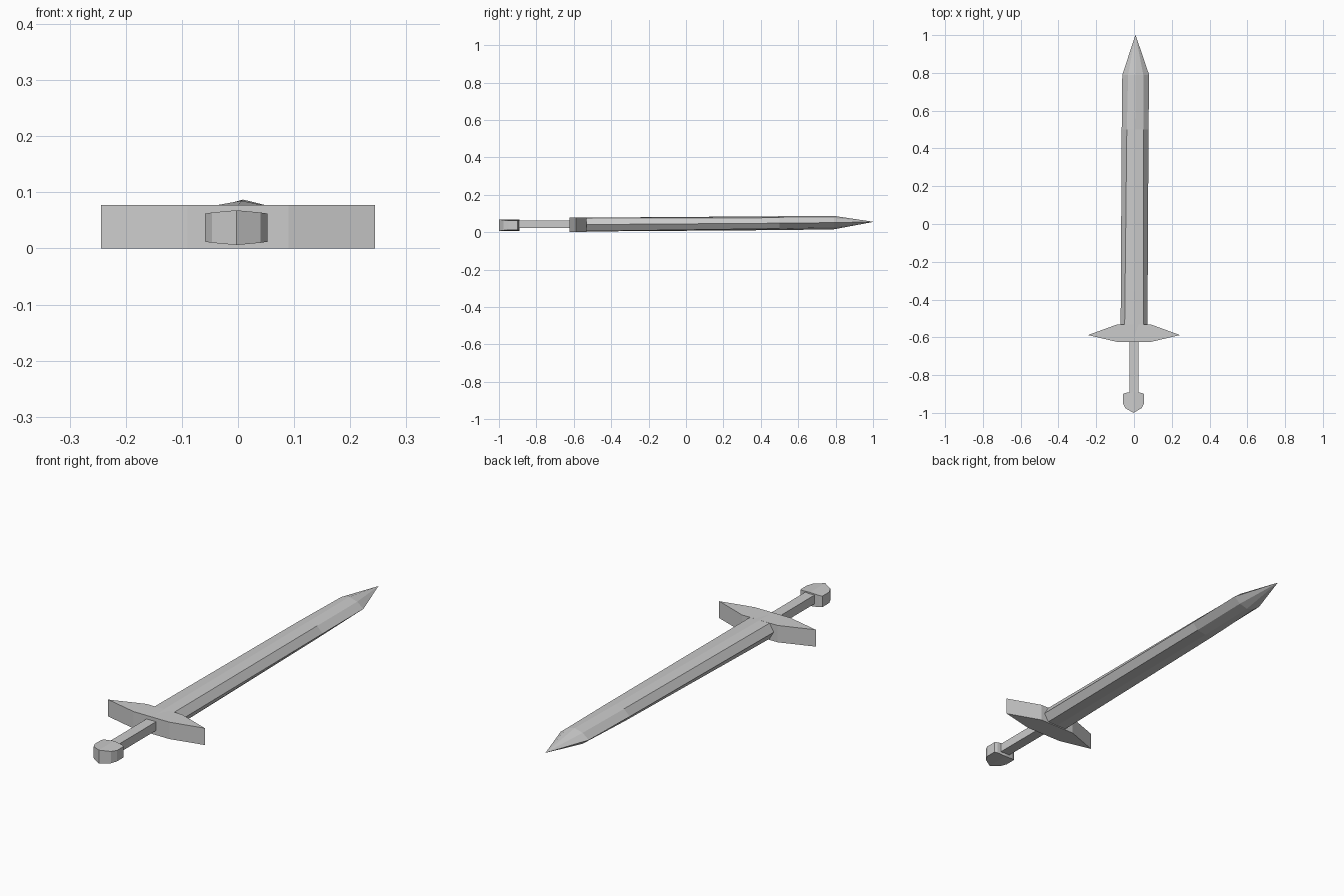
import bpy

if "Cube" in bpy.data.objects:
    bpy.data.objects.remove(bpy.data.objects["Cube"])


def loft(name, rings):
    """Skin a list of equal-length vertex rings and cap both ends."""
    n = len(rings[0])
    verts = [v for ring in rings for v in ring]
    faces = []
    for k in range(len(rings) - 1):
        for i in range(n):
            j = (i + 1) % n
            faces.append((k * n + i, k * n + j, (k + 1) * n + j, (k + 1) * n + i))
    faces.append(tuple(reversed(range(n))))
    last = (len(rings) - 1) * n
    faces.append(tuple(range(last, last + n)))
    mesh = bpy.data.meshes.new(name)
    mesh.from_pydata(verts, [], faces)
    mesh.update()
    obj = bpy.data.objects.new(name, mesh)
    bpy.context.collection.objects.link(obj)
    # consistent outward normals
    import bmesh
    bm = bmesh.new()
    bm.from_mesh(mesh)
    bmesh.ops.remove_doubles(bm, verts=bm.verts, dist=1e-5)
    bmesh.ops.recalc_face_normals(bm, faces=bm.faces)
    bm.to_mesh(mesh)
    bm.free()
    return obj


def blade_ring(y, cx, cz, half_w, shoulder, shoulder_h, ridge_h):
    """Eight-sided blade section: edges, shoulders and central ridges."""
    pts = [(half_w, 0), (shoulder, shoulder_h), (0, ridge_h), (-shoulder, shoulder_h),
           (-half_w, 0), (-shoulder, -shoulder_h), (0, -ridge_h), (shoulder, -shoulder_h)]
    return [(cx + x, y, cz + z) for x, z in pts]


# Blade: flat-topped at the guard, ridged towards the pointed tip
loft("blade", [
    blade_ring(-0.60, 0.0, 0.040, 0.071, 0.050, 0.036, 0.037),
    blade_ring(0.50, 0.006, 0.048, 0.071, 0.044, 0.029, 0.037),
    blade_ring(0.79, 0.009, 0.051, 0.071, 0.040, 0.025, 0.036),
    blade_ring(1.00, 0.008, 0.055, 0.0006, 0.0004, 0.0004, 0.0006),
])

# Crossguard: tapered outline extruded upwards
guard = [(-0.244, -0.588), (-0.09, -0.624), (0.09, -0.624),
         (0.244, -0.588), (0.09, -0.532), (-0.09, -0.532)]
loft("crossguard", [[(x, y, z) for x, y in guard] for z in (0.0, 0.077)])

# Grip: square bar
loft("grip", [[(-0.025, y, 0.021), (0.023, y, 0.021), (0.023, y, 0.061), (-0.025, y, 0.061)]
              for y in (-0.91, -0.60)])

# Pommel: rounded outline with slightly domed top and bottom
sections = [(-0.059, -0.949, -0.900, 0.025), (-0.046, -0.975, -0.894, 0.027),
            (-0.003, -1.0, -0.890, 0.031), (0.040, -0.975, -0.894, 0.027),
            (0.053, -0.949, -0.900, 0.025)]
loft("pommel", [[(x, a, 0.037 - h), (x, b, 0.037 - h), (x, b, 0.037 + h), (x, a, 0.037 + h)]
                for x, a, b, h in sections])
